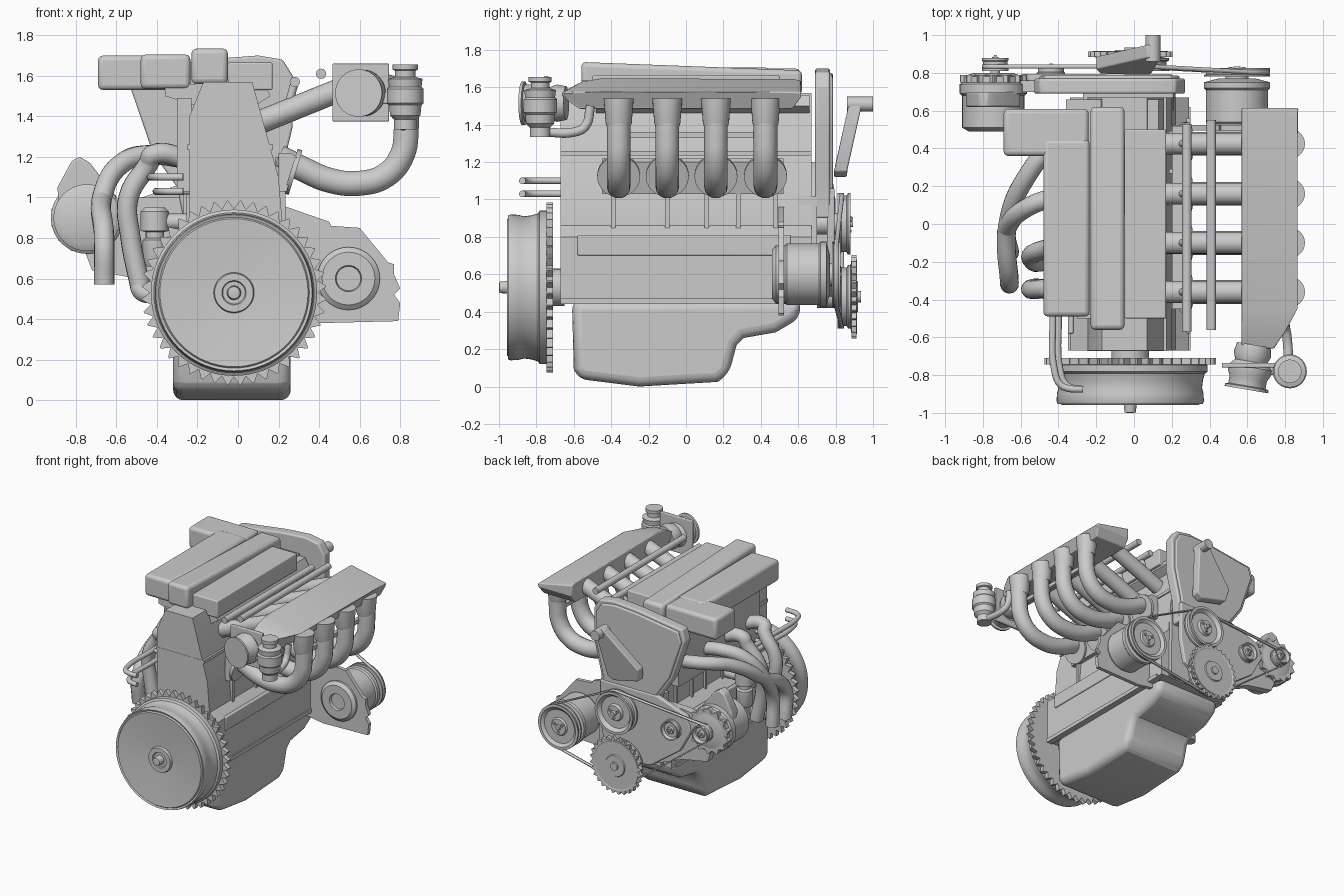
import bpy, bmesh, math
from mathutils import Vector
from mathutils.geometry import convex_hull_2d

if "Cube" in bpy.data.objects:
    bpy.data.objects.remove(bpy.data.objects["Cube"])

def finish(name, bm, bevel=0, seg=3):
    bmesh.ops.recalc_face_normals(bm, faces=bm.faces)
    me = bpy.data.meshes.new(name)
    bm.to_mesh(me)
    bm.free()
    ob = bpy.data.objects.new(name, me)
    bpy.context.collection.objects.link(ob)
    if bevel:
        m = ob.modifiers.new("bevel", 'BEVEL')
        m.width, m.segments, m.limit_method = bevel, seg, 'ANGLE'
        m.angle_limit = math.radians(35)
    return ob

def prism(name, pts, axis, a, b, bevel=0, seg=3):
    """Extrude a 2D outline along an axis from a to b."""
    put = {'x': lambda p, t: (t, p[0], p[1]), 'y': lambda p, t: (p[0], t, p[1]),
           'z': lambda p, t: (p[0], p[1], t)}[axis]
    bm = bmesh.new()
    lo = [bm.verts.new(put(p, a)) for p in pts]
    hi = [bm.verts.new(put(p, b)) for p in pts]
    bm.faces.new(lo)
    bm.faces.new(hi)
    for i in range(len(pts)):
        j = (i + 1) % len(pts)
        bm.faces.new((lo[i], lo[j], hi[j], hi[i]))
    return finish(name, bm, bevel, seg)

def box(name, x, y, z, bevel=0):
    return prism(name, [(x[0], y[0]), (x[1], y[0]), (x[1], y[1]), (x[0], y[1])], 'z', z[0], z[1], bevel)

def lathe(name, prof, at, axis=(0, 1, 0), steps=40):
    """Spin (radius, height) points about an axis starting at a point."""
    bm = bmesh.new()
    prof = [(0, prof[0][1])] + prof + [(0, prof[-1][1])]
    vs = [bm.verts.new((r, 0, h)) for r, h in prof]
    es = [bm.edges.new(p) for p in zip(vs, vs[1:])]
    bmesh.ops.spin(bm, geom=vs + es, cent=(0, 0, 0), axis=(0, 0, 1), angle=math.tau, steps=steps)
    bmesh.ops.remove_doubles(bm, verts=bm.verts, dist=1e-4)
    q = Vector(axis).to_track_quat('Z', 'Y')
    for v in bm.verts:
        v.co = q @ v.co + Vector(at)
    return finish(name, bm)

def rod(name, a, b, r, steps=24):
    d = Vector(b) - Vector(a)
    return lathe(name, [(r, 0), (r, d.length)], a, d, steps)

def tube(name, pts, r):
    cu = bpy.data.curves.new(name, 'CURVE')
    cu.dimensions, cu.bevel_depth, cu.bevel_resolution = '3D', r, 5
    cu.use_fill_caps, cu.resolution_u = True, 6
    sp = cu.splines.new('BEZIER')
    sp.bezier_points.add(len(pts) - 1)
    for b, p in zip(sp.bezier_points, pts):
        b.co = p
        b.handle_left_type = b.handle_right_type = 'AUTO'
    tmp = bpy.data.objects.new(name + "_path", cu)
    bpy.context.collection.objects.link(tmp)
    me = bpy.data.meshes.new_from_object(tmp.evaluated_get(bpy.context.evaluated_depsgraph_get()))
    bpy.data.objects.remove(tmp)
    ob = bpy.data.objects.new(name, me)
    bpy.context.collection.objects.link(ob)
    return ob

def gear(name, cx, cz, r0, r1, n, a, b):
    pts = []
    for i in range(n):
        for f, r in ((0, r0), (.45, r1), (.55, r1)):
            t = math.tau * (i + f) / n
            pts.append((cx + r * math.cos(t), cz + r * math.sin(t)))
    return prism(name, pts, 'y', a, b)

# engine block and head
prism("engine_block", [(-.34, .45), (-.34, .78), (-.24, .86), (-.24, 1.4), (-.17, 1.57), (.07, 1.57),
      (.2, 1.1), (.22, .86), (.29, .8), (.29, .45)], 'y', -.67, .67)
box("head_deck", (-.25, .172), (-.672, .67), (1.235, 1.26))
prism("cover_base", [(-.36, 1.5), (-.36, 1.56), (.13, 1.56), (.16, 1.5), (.08, 1.45), (-.2, 1.45)], 'y', -.48, .66)
for s, xo, xi in ((1, .3, .235), (-1, -.35, -.255)):
    side = "right" if s > 0 else "left"
    prism(side + "_side_panel", [(-.58, .7), (.56, .7), (.56, .81), (-.58, .81)], 'x', xo - .03 * s, xo, .008)
    prism(side + "_sump_lip", [(-.67, .44), (.62, .44), (.62, .47), (-.67, .47)], 'x', xo - .05 * s, xo)
    for y in (-.39, -.1, .11, .28, .48):
        box(side + "_block_rib", sorted((xi - .05 * s, xi)), (y - .012, y + .012), (.83, 1.2))

# oil pan
prism("oil_pan", [(-.61, .46), (-.6, .09), (-.57, .04), (-.25, .0), (.17, .025), (.23, .07), (.27, .22),
      (.31, .26), (.48, .29), (.6, .36), (.62, .46)], 'x', -.32, .26, .05, 4)

# flywheel with ring gear and clutch cover
gear("ring_gear", -.02, .53, .415, .455, 44, -.745, -.71)
lathe("clutch_cover", [(.12, .25), (.39, .23), (.41, .22), (.41, .185), (.395, .175), (.385, .14), (.38, .1), (.388, .07), (.39, .03),
      (.385, .015), (.372, .02), (.365, .01), (.2, .025), (.1, .03), (.095, .01), (.06, .01), (.055, .02),
      (.035, .02), (.03, -.03), (.015, -.033)], (-.02, -.967, .53), steps=64)
lathe("crank_flange", [(.1, 0), (.1, .1)], (-.02, -.75, .53))

# valve cover boxes
prism("cover_centre", [(-.56, 1.56), (.62, 1.56), (.62, 1.69), (-.56, 1.735)], 'x', -.23, -.05, .025)
box("cover_left", (-.48, -.235), (-.49, .45), (1.535, 1.705), .025)
box("cover_right", (-.05, .17), (-.5, .5), (1.53, 1.665), .008)
box("filler_box", (-.69, -.24), (.36, .61), (1.53, 1.7), .025)

# timing cover
shield = [(-.53, 1.54), (-.42, 1.22), (-.3, 1.05), (-.27, .9), (.2, .9), (.21, 1.1), (.27, 1.35), (.27, 1.6),
          (.22, 1.68), (.1, 1.7), (-.1, 1.685), (-.5, 1.63)]
prism("timing_cover", shield, 'y', .69, .77, .012)
prism("timing_cover_rim", [(-.13 + (x + .13) * .93, 1.3 + (z - 1.3) * .94) for x, z in shield], 'y', .76, .785, .01)
prism("timing_lower", [(-.27, .46), (-.27, 1.02), (.21, 1.02), (.22, .46)], 'y', .6, .7)
prism("accessory_plate", [(.2, 1.06), (-.3, 1.06), (-.56, .97), (-.6, .86), (-.5, .68), (-.25, .5), (.0, .46),
      (.16, .55), (.2, .75)], 'y', .755, .795, .008)

# lifting bracket leaning out from the timing cover
arm = prism("lift_bracket", [(.14, 1.51), (.13, 1.54), (.07, 1.55), (-.2, 1.27), (-.18, 1.17), (.04, 1.12), (.09, 1.15)], 'y', .79, .86, .008)
for v in arm.data.vertices:
    v.co.y += .09 * max(0, v.co.z - 1.15) / .4
rod("lift_bolt", (.1, .86, 1.51), (.1, 1, 1.51), .04)

# intake runners, flanges and upper tubes
for y in (-.36, -.1, .16, .425):
    tube("intake_runner", [(.2, y, 1.2), (.32, y, 1.14), (.45, y, 1.085), (.6, y, 1.07), (.73, y, 1.11),
         (.81, y, 1.21), (.83, y, 1.34), (.83, y, 1.48)], .063)
    lathe("runner_funnel", [(.064, 0), (.07, .02), (.08, .15)], (.825, y, 1.39), (0, 0, 1), 28)
    lathe("runner_flange", [(.115, 0), (.115, .025)], (.26, y, 1.13), (.96, 0, -.3), 24)
    rod("upper_runner", (.08, y, 1.36), (.6, y, 1.57), .058)
    rod("injector", (.24, y, 1.42), (.28, y, 1.57), .02, 12)
prism("intake_flange", [(.2, 1.03), (.24, 1.03), (.29, 1.2), (.26, 1.22), (.2, 1.22)], 'y', -.45, .52)
box("runner_brace", (.77, .8), (-.36, .43), (1.33, 1.36))
rod("fuel_rail", (.28, -.57, 1.57), (.28, .53, 1.57), .025)
rod("upper_rail", (.41, -.56, 1.61), (.41, .55, 1.61), .025)

# plenum: shallow tray, top sloping outwards to a thin lip and drawn to a nose
tray = prism("plenum", [(-.66, 1.55), (-.57, 1.485), (.57, 1.485), (.615, 1.55), (.615, 1.635), (.58, 1.645), (-.45, 1.65),
       (-.56, 1.63), (-.66, 1.575)], 'x', .57, .87, .008)
for v in tray.data.vertices:
    if v.co.x > .8:
        v.co.x -= .02 if v.co.z < 1.5 else 0
        v.co.x -= .13 if v.co.y < -.6 else (.06 if v.co.y < -.5 else 0)
        v.co.z = min(v.co.z, 1.575)

# throttle body
ax = Vector((-.17, -1, 0)).normalized()
lathe("throttle_body", [(.09, 0), (.1, .05), (.085, .09), (.115, .12), (.115, .15), (.1, .18), (.1, .22),
      (.117, .225), (.117, .24)], (.635, -.64, 1.515), ax)
prism("throttle_plate", [(.465, 1.375), (.745, 1.375), (.745, 1.66), (.465, 1.66)], 'y', -.76, -.735, .006)

# pressure regulator and its hose
lathe("regulator", [(.055, 0), (.055, .05), (.075, .07), (.08, .12), (.09, .13), (.09, .2), (.08, .21), (.085, .25),
      (.05, .26), (.05, .29), (.062, .295), (.062, .32)], (.825, -.78, 1.335), (0, 0, 1))
tube("regulator_hose", [(.82, -.75, 1.36), (.81, -.6, 1.36), (.8, -.54, 1.39), (.8, -.51, 1.5)], .025)
box("regulator_arm", (.7, .82), (-.8, -.74), (1.46, 1.52), .01)

# exhaust manifold
box("exhaust_flange", (-.3, -.23), (-.5, .52), (1.03, 1.49))
for y, x, ye, z in ((.43, -.66, -.3, .57), (.16, -.66, -.14, .57), (-.1, -.53, -.2, .55), (-.36, -.53, -.34, .55)):
    tube("exhaust_pipe", [(-.25, y, 1.19), (-.42, y - .02, 1.21), (x + .09, y * .75 + ye * .25, 1.17),
         (x - .01, y * .4 + ye * .6, 1.0), (x, ye, .8), (x + (.05 if x > -.6 else 0), ye, z)], .05)
tube("exhaust_outlet", [(-.48, -.34, .6), (-.48, -.35, .54), (-.42, -.36, .52), (-.34, -.36, .52)], .045)

# oil filter and coolant pipes on the left
lathe("oil_filter", [(.05, 0), (.06, .02), (.06, .13), (.045, .14), (.045, .17), (.07, .175), (.07, .27), (.05, .29)],
      (-.41, -.15, .66), (0, 0, 1))
rod("filter_mount", (-.41, -.15, .88), (-.22, -.15, .88), .04)
for x, z in ((-.43, 1.1), (-.4, 1.03)):
    tube("coolant_pipe", [(x, -.2, z), (x, -.5, z), (x + .01, -.78, z), (x + .04, -.85, z), (x + .08, -.87, z), (-.27, -.875, z)], .018)
    rod("pipe_stay", (x, -.45, z), (-.22, -.45, z), .015, 12)

# alternator
lathe("alternator", [(.13, 0), (.165, .02), (.165, .19), (.178, .2), (.178, .25), (.165, .26), (.165, .29), (.1, .31)], (-.745, .49, .9))
gear("alternator_fan", -.745, .9, .15, .18, 14, .75, .79)
prism("alternator_arm", [(-.89, 1.05), (-.82, 1.18), (-.78, 1.2), (-.73, 1.17), (-.6, 1.0), (-.7, .8), (-.88, .85)], 'y', .62, .7, .01)
prism("alternator_bracket", [(-.75, .72), (-.72, .64), (-.5, .6), (-.25, .5), (-.25, 1.0), (-.5, 1.0), (-.65, .98)], 'y', .7, .76)

# compressor on its bracket plate
prism("compressor_bracket", [(.15, .97), (.22, .96), (.45, .88), (.46, .86), (.6, .85), (.74, .68), (.77, .67), (.77, .62),
      (.8, .55), (.77, .52), (.8, .48), (.79, .39), (.4, .38), (.15, .42)], 'y', .495, .525)
lathe("compressor", [(.06, .02), (.065, 0), (.13, 0), (.155, .02), (.155, .07), (.165, .08), (.165, .25), (.175, .26), (.175, .29), (.1, .31)], (.545, .46, .6))

# belt drive pulleys
def pulley(name, x, z, r, y0, y1):
    w = y1 - y0
    lathe(name, [(r, 0), (r, w * .2), (r * .92, w * .3), (r * .92, w * .7), (r, w * .8), (r, w), (r * .88, w),
          (r * .75, w * .6), (r * .4, w * .6), (r * .35, w * .9), (r * .12, w * .9), (r * .1, w * 1.2)], (x, y0, z))
    rod(name + "_shaft", (x, .7, z), (x, y0 + .01, z), r * .35)
    for k in range(3):
        t = math.tau * k / 3 + .5
        px, pz = x + r * .23 * math.cos(t), z + r * .23 * math.sin(t)
        rod(name + "_bolt", (px, y0 + w * .8, pz), (px, y1 + .005, pz), r * .06, 6)

P = {"compressor_pulley": (.545, .6, .175, .78), "crank_pulley": (-.02, .48, .17, .81),
     "water_pump_pulley": (.02, .87, .165, .81), "alternator_pulley": (-.735, .9, .07, .81)}
for n, (x, z, r, y) in P.items():
    pulley(n, x, z, r, y, y + (.045 if y < .8 else .07))
lathe("crank_gear_web", [(.14, 0), (.2, .01), (.2, .04), (.19, .04), (.15, .015), (.1, .015), (.08, .045), (.03, .045), (.03, .06)], (-.02, .875, .48))
gear("crank_gear", -.02, .48, .2, .225, 28, .885, .912)
pulley("tensioner_roller", -.44, .84, .075, .79, .84)

# belt: ribbon around the outer pulleys, slanting to the compressor
ring = [(Vector((x + r * math.cos(t * math.tau / 40), z + r * math.sin(t * math.tau / 40))), y)
        for x, z, r, y in P.values() for t in range(40)]
bm = bmesh.new()
loop = []
for i in convex_hull_2d([p for p, y in ring]):
    p, y = ring[i]
    loop.append([bm.verts.new((p.x, y + d, p.y)) for d in (.012, .035)])
for (a, b), (c, d) in zip(loop, loop[1:] + loop[:1]):
    bm.faces.new((a, c, d, b))
finish("drive_belt", bm).modifiers.new("thickness", 'SOLIDIFY').thickness = .01

# smooth round surfaces, keep hard edges
for ob in bpy.context.scene.objects:
    ob.select_set(True)
    bpy.context.view_layer.objects.active = ob
bpy.ops.object.shade_smooth_by_angle(angle=math.radians(32))
